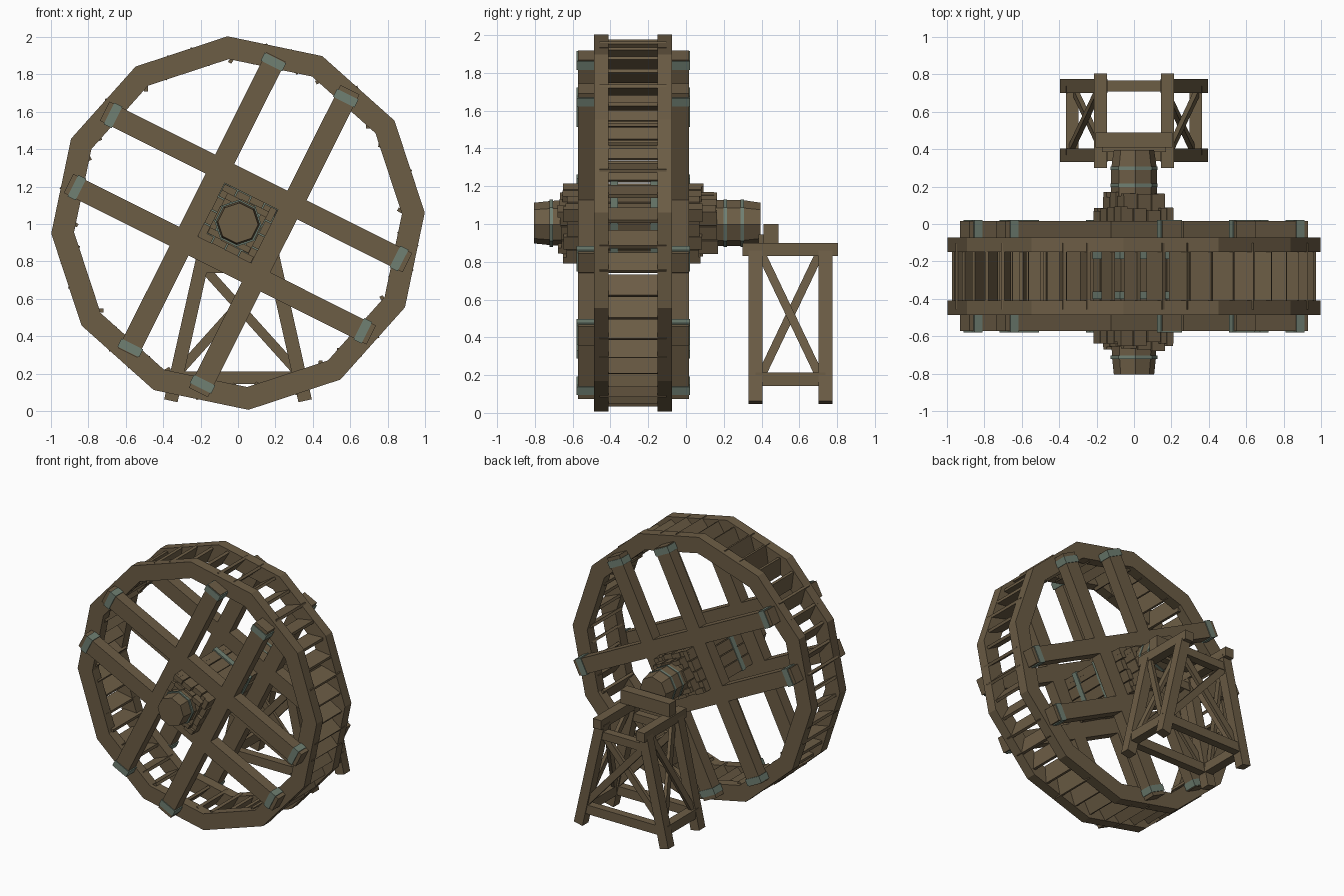
import bpy, bmesh, math, random
from mathutils import Matrix, Vector

random.seed(4)
if "Cube" in bpy.data.objects:
    bpy.data.objects.remove(bpy.data.objects["Cube"])


def material(name, rgb):
    m = bpy.data.materials.new(name)
    m.use_nodes = True
    m.diffuse_color = (*rgb, 1)
    bsdf = m.node_tree.nodes["Principled BSDF"]
    bsdf.inputs["Base Color"].default_value = (*rgb, 1)
    bsdf.inputs["Roughness"].default_value = 0.9
    return m


WOOD = material("weathered_wood", (0.150, 0.109, 0.060))
IRON = material("tarnished_band", (0.162, 0.216, 0.170))

# Wheel frame: hub height and the turn of the spokes
HUB_Z = 1.005
WHEEL = Matrix.Translation((0, 0, HUB_Z)) @ Matrix.Rotation(math.radians(26.6), 4, 'Y')
MID_Y = -0.28


def finish(name, bm, mat):
    bmesh.ops.recalc_face_normals(bm, faces=bm.faces)
    me = bpy.data.meshes.new(name)
    bm.to_mesh(me)
    bm.free()
    me.materials.append(mat)
    ob = bpy.data.objects.new(name, me)
    bpy.context.collection.objects.link(ob)
    return ob


def add_box(bm, lo, hi, matrix=Matrix()):
    lo, hi = Vector(lo), Vector(hi)
    size = Matrix.Diagonal((*(hi - lo), 1))
    bmesh.ops.create_cube(bm, size=1, matrix=matrix @ Matrix.Translation((lo + hi) / 2) @ size)


def add_bar(bm, a, b, width, depth, side):
    """Box from a to b; width is measured along the side direction."""
    a, b = Vector(a), Vector(b)
    z = (b - a).normalized()
    x = Vector(side)
    x = (x - z * x.dot(z)).normalized()
    y = z.cross(x)
    rot = Matrix((x, y, z)).transposed().to_4x4()
    h = (b - a).length / 2
    add_box(bm, (-width / 2, -depth / 2, -h), (width / 2, depth / 2, h),
            Matrix.Translation((a + b) / 2) @ rot)


def box(name, lo, hi, mat=WOOD, matrix=Matrix()):
    bm = bmesh.new()
    add_box(bm, lo, hi, matrix)
    return finish(name, bm, mat)


def lathe(name, profile, sides, mat, closed=False, start=0.0, centre=HUB_Z):
    """Turn (y, radius) points about the axle line into a flat-sided solid."""
    bm = bmesh.new()
    loops = []
    for y, r in profile:
        loops.append([bm.verts.new((r * math.cos(t), y, centre + r * math.sin(t)))
                      for t in (start + 2 * math.pi * k / sides for k in range(sides))])
    pairs = list(zip(loops, loops[1:]))
    if closed:
        pairs.append((loops[-1], loops[0]))
    else:
        bm.faces.new(loops[0])
        bm.faces.new(loops[-1])
    for p, q in pairs:
        for k in range(sides):
            n = (k + 1) % sides
            bm.faces.new((p[k], p[n], q[n], q[k]))
    return finish(name, bm, mat)


# Twelve-sided rims
for label, y0, y1 in (("front", -0.487, -0.41), ("back", -0.15, -0.073)):
    lathe(label + "_rim", [(y0, 1.0), (y1, 1.0), (y1, 0.878), (y0, 0.878)], 12, WOOD,
          closed=True, start=math.radians(3.2))

# Slanted paddle boards between the rims
bm = bmesh.new()
for k in range(45):
    t = math.radians(8 * k)
    ends = []
    for r, turn in ((0.968, 0.5), (0.858, 5.0)):
        a = t + math.radians(turn)
        ends.append(Vector((r * math.cos(a), MID_Y, HUB_Z + r * math.sin(a))))
    add_bar(bm, ends[0], ends[1], 0.355, 0.02, (0, 1, 0))
finish("paddle_boards", bm, WOOD)

# Paired spokes on both faces, with a metal band near every end
for label, y0, y1 in (("front", -0.573, -0.487), ("back", -0.073, 0.015)):
    spokes, bands = bmesh.new(), bmesh.new()
    for turn in (0, 90):
        m = WHEEL @ Matrix.Rotation(math.radians(turn), 4, 'Y')
        for s in (-1, 1):
            c = 0.216 * s
            reach = 0.885 if (turn == 0 and s < 0) else 0.905
            add_box(spokes, (c - 0.057, y0, -reach), (c + 0.057, y1, reach), m)
            for e in (-1, 1):
                add_box(bands, (c - 0.064, y0 - 0.006, e * 0.855 - 0.024),
                        (c + 0.064, y1 + 0.006, e * 0.855 + 0.024), m)
    finish(label + "_spokes", spokes, WOOD)
    finish(label + "_spoke_bands", bands, IRON)

# Square hub of two layers of uneven planks
for name, dist, thick, count, y0, y1 in (("outer_hub_planks", 0.141, 0.038, 4, -0.655, 0.095),
                                         ("inner_hub_planks", 0.108, 0.034, 3, -0.685, 0.172)):
    bm = bmesh.new()
    half = dist + thick / 2
    step = 2 * half / count
    for turn in range(4):
        m = WHEEL @ Matrix.Rotation(math.radians(90 * turn), 4, 'Y')
        for i in range(count):
            a = -half + i * step
            lift = random.uniform(-0.006, 0.003)
            add_box(bm, (a + 0.003, y0 + random.uniform(0, 0.03), dist - thick / 2 + lift),
                    (a + step - 0.003, y1 - random.uniform(0, 0.03), dist + thick / 2 + lift), m)
    finish(name, bm, WOOD)
for label, y in (("front", -0.38), ("back", -0.168)):
    box(label + "_hub_band", (-0.166, y - 0.02, -0.166), (0.166, y + 0.02, 0.166), IRON, WHEEL)

# Eight-sided axle with bulging ends and thin bands
TILT = math.radians(-4)
lathe("axle", [(-0.805, 0.108), (-0.71, 0.118), (-0.6, 0.122), (0.1, 0.122),
               (0.205, 0.122), (0.3, 0.122), (0.395, 0.108)], 8, WOOD, start=TILT)
for label, y in (("front", -0.713), ("back_inner", 0.208), ("back_outer", 0.298)):
    lathe(label + "_axle_band", [(y - 0.009, 0.126), (y + 0.009, 0.126)], 8, IRON, start=TILT)

# Stand: two top rails and the saddle that takes the axle end
for side, s in (("right", -1), ("left", 1)):
    x = 0.18 * s
    box(side + "_top_rail", (x - 0.035, 0.30, 0.83), (x + 0.035, 0.805, 0.90))
box("axle_saddle", (-0.205, 0.41, 0.90), (0.205, 0.49, 1.0))
box("saddle_step", (-0.17, 0.385, 0.88), (0.17, 0.44, 0.945))

# Stand legs, splayed sideways
FRONT_Y, BACK_Y = 0.368, 0.738


def leg_x(z):
    return 0.36 - (z - 0.05) * (0.18 / 0.80)


for row, y in (("front", FRONT_Y), ("back", BACK_Y)):
    for side, s in (("right", -1), ("left", 1)):
        bm = bmesh.new()
        add_bar(bm, (s * leg_x(0.055), y, 0.055), (s * leg_x(0.86), y, 0.86), 0.073, 0.073, (0, 1, 0))
        finish(row + "_" + side + "_leg", bm, WOOD)
    # Cross bars and diagonal braces across the stand
    bm = bmesh.new()
    for z, h in ((0.178, 0.068), (0.768, 0.06)):
        add_box(bm, (-leg_x(z), y - 0.03, z - h / 2), (leg_x(z), y + 0.03, z + h / 2))
    for s in (-1, 1):
        add_bar(bm, (s * leg_x(0.2), y + 0.012 * s, 0.2), (-s * leg_x(0.78), y + 0.012 * s, 0.78),
                0.025, 0.05, (0, 1, 0))
    finish(row + "_stand_bracing", bm, WOOD)

# Bars and diagonal braces along both sides of the stand
for side, s in (("right", -1), ("left", 1)):
    bm = bmesh.new()
    x = s * leg_x(0.18)
    add_box(bm, (x - 0.033, FRONT_Y, 0.143), (x + 0.033, BACK_Y, 0.213))
    for e, (ya, yb) in enumerate(((0.395, 0.71), (0.71, 0.395))):
        d = 0.024 * e - 0.012
        add_bar(bm, (s * leg_x(0.19) + d, ya, 0.19), (s * leg_x(0.85) + d, yb, 0.85),
                0.026, 0.045, (1, 0, 0))
    finish(side + "_stand_bracing", bm, WOOD)
